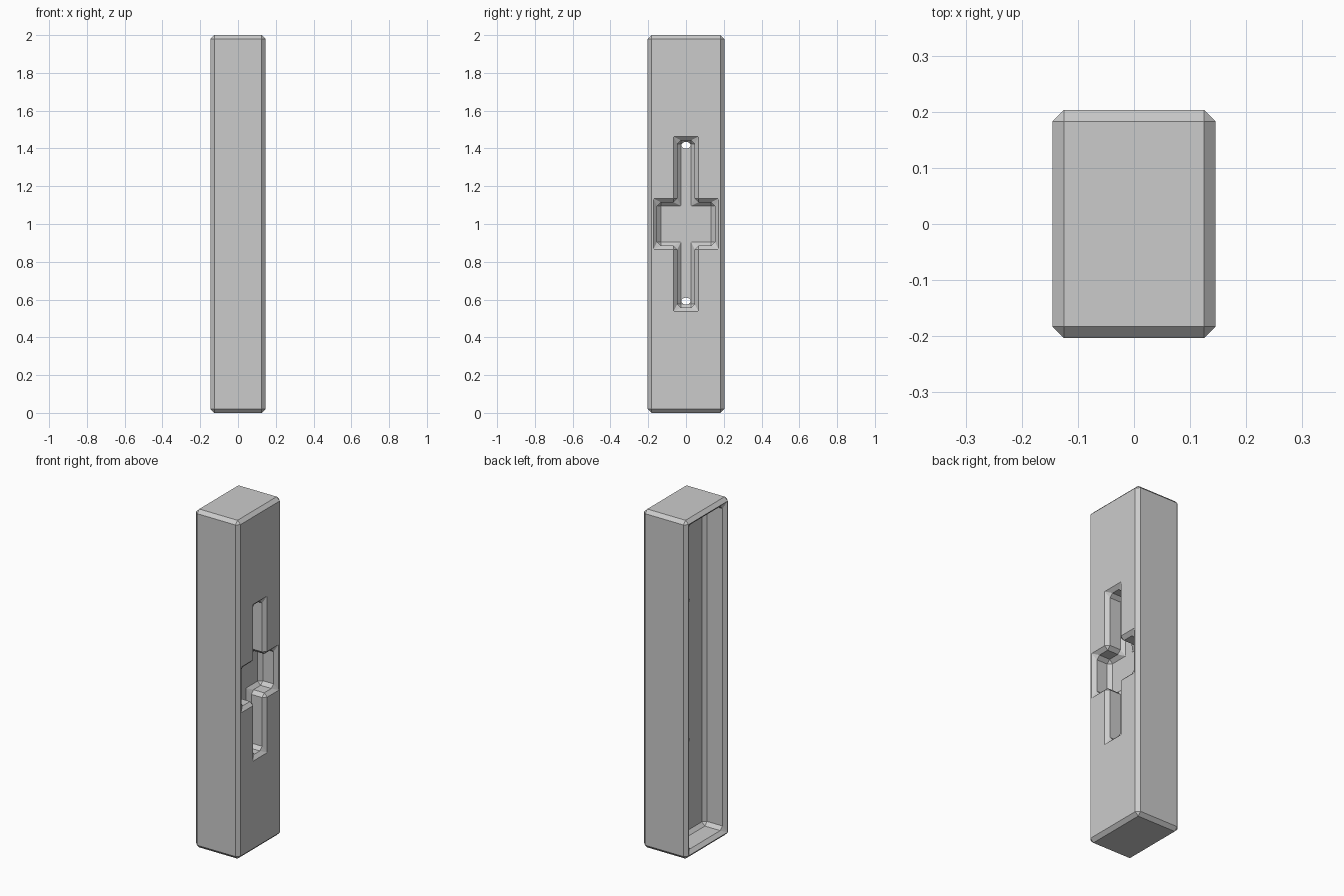
import bpy, bmesh
from mathutils import Matrix, Vector

if "Cube" in bpy.data.objects:
    bpy.data.objects.remove(bpy.data.objects["Cube"], do_unlink=True)

WIDTH, DEPTH, HEIGHT = 0.29, 0.406, 2.0
CHAMFER = 0.02
SIDE, MID = WIDTH / 2, HEIGHT / 2

grey = bpy.data.materials.new("plain grey")
grey.use_nodes = True
colour = (0.6, 0.6, 0.6, 1)
grey.diffuse_color = colour
grey.node_tree.nodes["Principled BSDF"].inputs["Base Color"].default_value = colour


def make_object(name, bm):
    bmesh.ops.recalc_face_normals(bm, faces=bm.faces)
    mesh = bpy.data.meshes.new(name)
    bm.to_mesh(mesh)
    bm.free()
    mesh.materials.append(grey)
    obj = bpy.data.objects.new(name, mesh)
    bpy.context.collection.objects.link(obj)
    return obj


def cross_outline(inset):
    """Plus-shaped outline: tall narrow arms and a wide centre."""
    arm, tall, wide, square = (v - inset for v in (0.066, 0.463, 0.173, 0.135))
    quarter = [(arm, tall), (arm, square), (wide, square)]
    right = quarter + [(y, -z) for y, z in reversed(quarter)]
    return right + [(-y, -z) for y, z in right]


def rect_outline(inset):
    y, z = 0.181 - inset, 0.978 - inset
    return [(y, z), (y, -z), (-y, -z), (-y, z)]


def cut_corners(points, cut):
    """Replace every corner by two points, a distance cut along each edge."""
    points = [Vector(p) for p in points]
    result = []
    for i, p in enumerate(points):
        for other in (points[i - 1], points[(i + 1) % len(points)]):
            result.append(p + (other - p).normalized() * cut)
    return result


def pocket(name, outline, side, depth):
    """Cutter with a chamfered lip, chamfered wall corners and a sloped floor edge."""
    bm = bmesh.new()
    floor = SIDE - depth
    steps = [(SIDE + CHAMFER, 0, 0), (SIDE, 0, 0),
             (SIDE - CHAMFER, CHAMFER, CHAMFER),
             (floor + CHAMFER, CHAMFER, CHAMFER),
             (floor, 2 * CHAMFER, 0)]
    loops = [[bm.verts.new((side * x, y, z + MID))
              for y, z in cut_corners(outline(inset), cut)]
             for x, inset, cut in steps]
    for a, b in zip(loops, loops[1:]):
        for i in range(len(a)):
            bm.faces.new((a[i - 1], a[i], b[i], b[i - 1]))
    bm.faces.new(loops[0])
    bm.faces.new(loops[-1])
    bmesh.ops.remove_doubles(bm, verts=bm.verts[:], dist=0.0001)
    return make_object(name, bm)


def pin_hole(name, z):
    bm = bmesh.new()
    bmesh.ops.create_cone(bm, cap_ends=True, segments=16, radius1=1, radius2=1, depth=1)
    bm.transform(Matrix.Translation((0, 0, z)) @ Matrix.Diagonal((0.2, 0.025, 0.018, 1))
                 @ Matrix.Rotation(1.5707963, 4, "Y"))
    return make_object(name, bm)


# Chamfered block
bm = bmesh.new()
bmesh.ops.create_cube(bm, size=1)
bm.transform(Matrix.Translation((0, 0, MID)) @ Matrix.Diagonal((WIDTH, DEPTH, HEIGHT, 1)))
bmesh.ops.bevel(bm, geom=bm.edges[:], offset=CHAMFER, segments=1, affect="EDGES")
block = make_object("handle_block", bm)

# Cross recess, deeper hollow on the other side and two small holes
cutters = [pocket("cross_cutter", cross_outline, 1, 0.11),
           pocket("hollow_cutter", rect_outline, -1, 0.14),
           pin_hole("upper_hole_cutter", MID + 0.417),
           pin_hole("lower_hole_cutter", MID - 0.408)]
for cutter in cutters:
    cutter.hide_render = True
    mod = block.modifiers.new(cutter.name, "BOOLEAN")
    mod.object = cutter
    mod.operation = "DIFFERENCE"
    mod.solver = "EXACT"

# Bake the cuts and drop the cutters
bpy.context.view_layer.update()
depsgraph = bpy.context.evaluated_depsgraph_get()
finished = bpy.data.meshes.new_from_object(block.evaluated_get(depsgraph))
block.modifiers.clear()
block.data = finished
for cutter in cutters:
    bpy.data.objects.remove(cutter, do_unlink=True)
